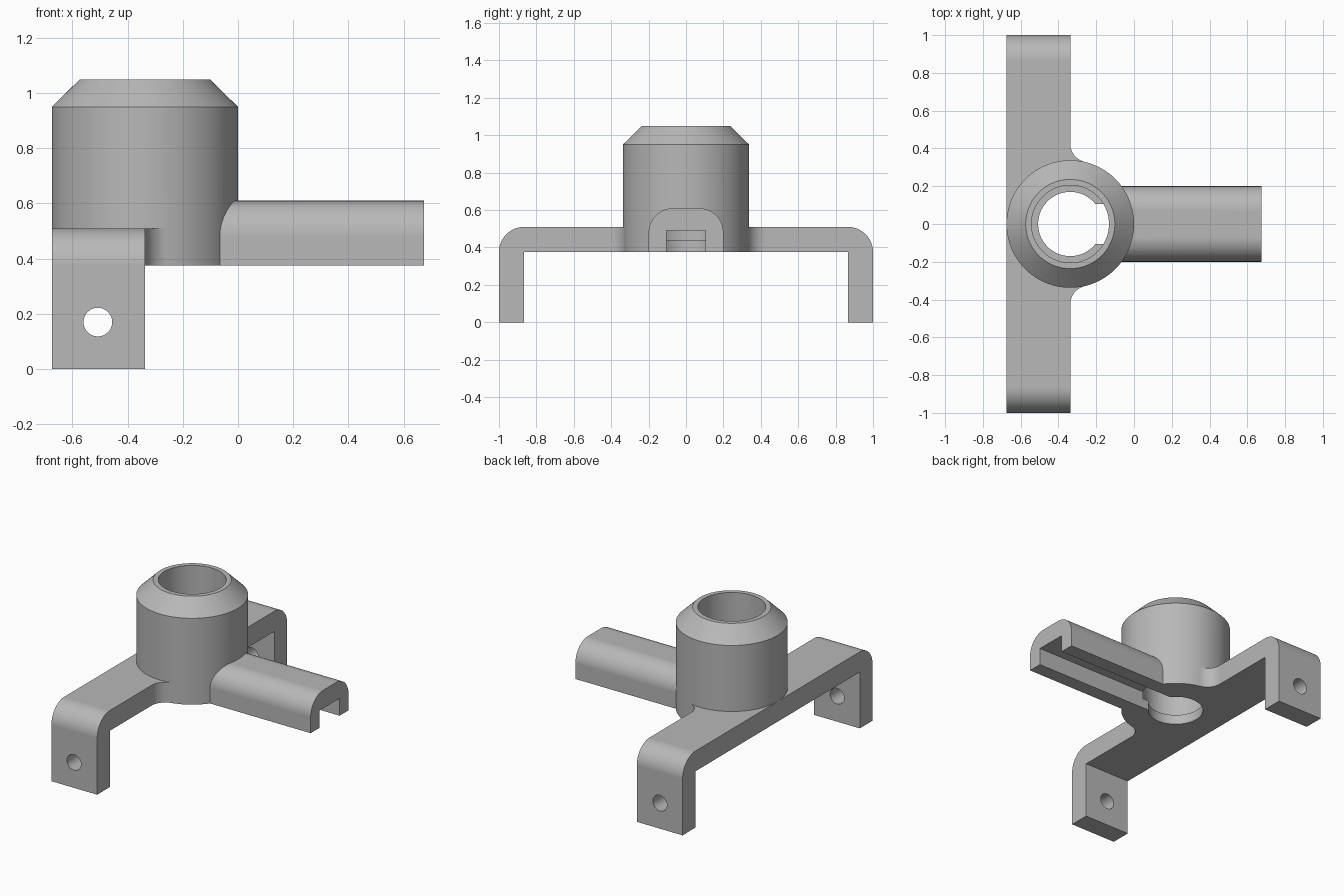
import bpy, bmesh, math
from mathutils import Vector

default = bpy.data.objects.get("Cube")
if default:
    bpy.data.objects.remove(default, do_unlink=True)

X_LEFT, X_RIGHT = -0.675, 0.675
CX, R = -0.3375, 0.3375          # hub axis and radius
BASE, DECK, WALL = 0.375, 0.51, 0.135

grey = bpy.data.materials.new("plain grey")
grey.use_nodes = True
colour = (0.48, 0.48, 0.48, 1)
grey.diffuse_color = colour
grey.node_tree.nodes["Principled BSDF"].inputs["Base Color"].default_value = colour


def finish(name, bm):
    bmesh.ops.recalc_face_normals(bm, faces=bm.faces)
    mesh = bpy.data.meshes.new(name)
    bm.to_mesh(mesh)
    bm.free()
    mesh.materials.append(grey)
    obj = bpy.data.objects.new(name, mesh)
    bpy.context.collection.objects.link(obj)
    return obj


def prism(name, points, sweep):
    """Extrude a closed outline of 3D points along a vector."""
    bm = bmesh.new()
    face = bm.faces.new([bm.verts.new(p) for p in points])
    out = bmesh.ops.extrude_face_region(bm, geom=[face])
    verts = [v for v in out["geom"] if isinstance(v, bmesh.types.BMVert)]
    bmesh.ops.translate(bm, verts=verts, vec=Vector(sweep))
    return finish(name, bm)


def lathe(name, profile, steps=128):
    """Spin an (r, z) profile, starting and ending on the axis, about the hub axis."""
    bm = bmesh.new()
    verts = [bm.verts.new((CX + r, 0, z)) for r, z in profile]
    edges = [bm.edges.new(pair) for pair in zip(verts, verts[1:])]
    bmesh.ops.spin(bm, geom=verts + edges, cent=(CX, 0, 0), axis=(0, 0, 1),
                   angle=math.tau, steps=steps)
    bmesh.ops.remove_doubles(bm, verts=bm.verts, dist=1e-5)
    return finish(name, bm)


def arc(cx, cy, r, start, end, steps=16):
    angles = [math.radians(start + (end - start) * i / steps) for i in range(steps + 1)]
    return [(cx + r * math.cos(a), cy + r * math.sin(a)) for a in angles]


def combine(target, tool, operation):
    mod = target.modifiers.new(operation.lower(), 'BOOLEAN')
    mod.operation = operation
    mod.solver = 'EXACT'
    mod.object = tool
    bpy.context.view_layer.objects.active = target
    bpy.ops.object.modifier_apply(modifier=mod.name)
    bpy.data.objects.remove(tool, do_unlink=True)


# U-shaped strap with rounded outer bends
half = [(1, 0)] + arc(1 - WALL, BASE, WALL, 0, 90)
outer = half + [(-y, z) for y, z in reversed(half)]
inner = [(-1 + WALL, 0), (-1 + WALL, BASE), (1 - WALL, BASE), (1 - WALL, 0)]
bracket = prism("mounting_bracket", [(X_LEFT, y, z) for y, z in outer + inner],
                (CX - X_LEFT, 0, 0))

# Hub with chamfered top
hub = lathe("hub", [(0, BASE), (R, BASE), (R, 0.95), (0.236, 1.05), (0, 1.05)])
combine(bracket, hub, 'UNION')

# Curved fillets joining strap to hub
fr = 0.1
fy = math.sqrt((R + fr) ** 2 - fr ** 2)
tangent = 180 + math.degrees(math.atan2(fy, fr))
for side in (1, -1):
    outline = arc(CX + fr, fy, fr, 180, tangent)
    outline += [(CX + 0.05, 0.26), (CX - 0.1, 0.26), (CX - 0.1, fy)]
    fillet = prism("hub_fillet", [(x, side * y, BASE) for x, y in outline],
                   (0, 0, DECK - BASE))
    combine(bracket, fillet, 'UNION')

# Arm with rounded upper edges
half = [(0.2, BASE)] + arc(0.07, 0.48, 0.13, 0, 90)
section = half + [(-y, z) for y, z in reversed(half)]
arm = prism("arm", [(-0.1, y, z) for y, z in section], (X_RIGHT + 0.1, 0, 0))
combine(bracket, arm, 'UNION')

# Stepped bore through the hub
bore = lathe("bore_cutter", [(0, 0.2), (0.17, 0.2), (0.17, 0.44), (0.205, 0.44),
                             (0.205, 1.2), (0, 1.2)], 96)
combine(bracket, bore, 'DIFFERENCE')

# Channel beneath the arm, open into the bore
channel = [(-0.105, 0.2), (0.105, 0.2), (0.105, 0.49), (-0.105, 0.49)]
slot = prism("channel_cutter", [(CX, y, z) for y, z in channel], (1.2, 0, 0))
combine(bracket, slot, 'DIFFERENCE')

# Bolt holes through both legs
ring = arc(-0.508, 0.17, 0.052, 0, 352.5, 47)
hole = prism("bolt_hole_cutter", [(x, -1.2, z) for x, z in ring], (0, 2.4, 0))
combine(bracket, hole, 'DIFFERENCE')

# Smooth curved walls, crisp edges
bpy.ops.object.select_all(action='DESELECT')
bracket.select_set(True)
bpy.context.view_layer.objects.active = bracket
bpy.ops.object.shade_smooth_by_angle(angle=math.radians(30))
weighted = bracket.modifiers.new("even_shading", 'WEIGHTED_NORMAL')
weighted.keep_sharp = True
